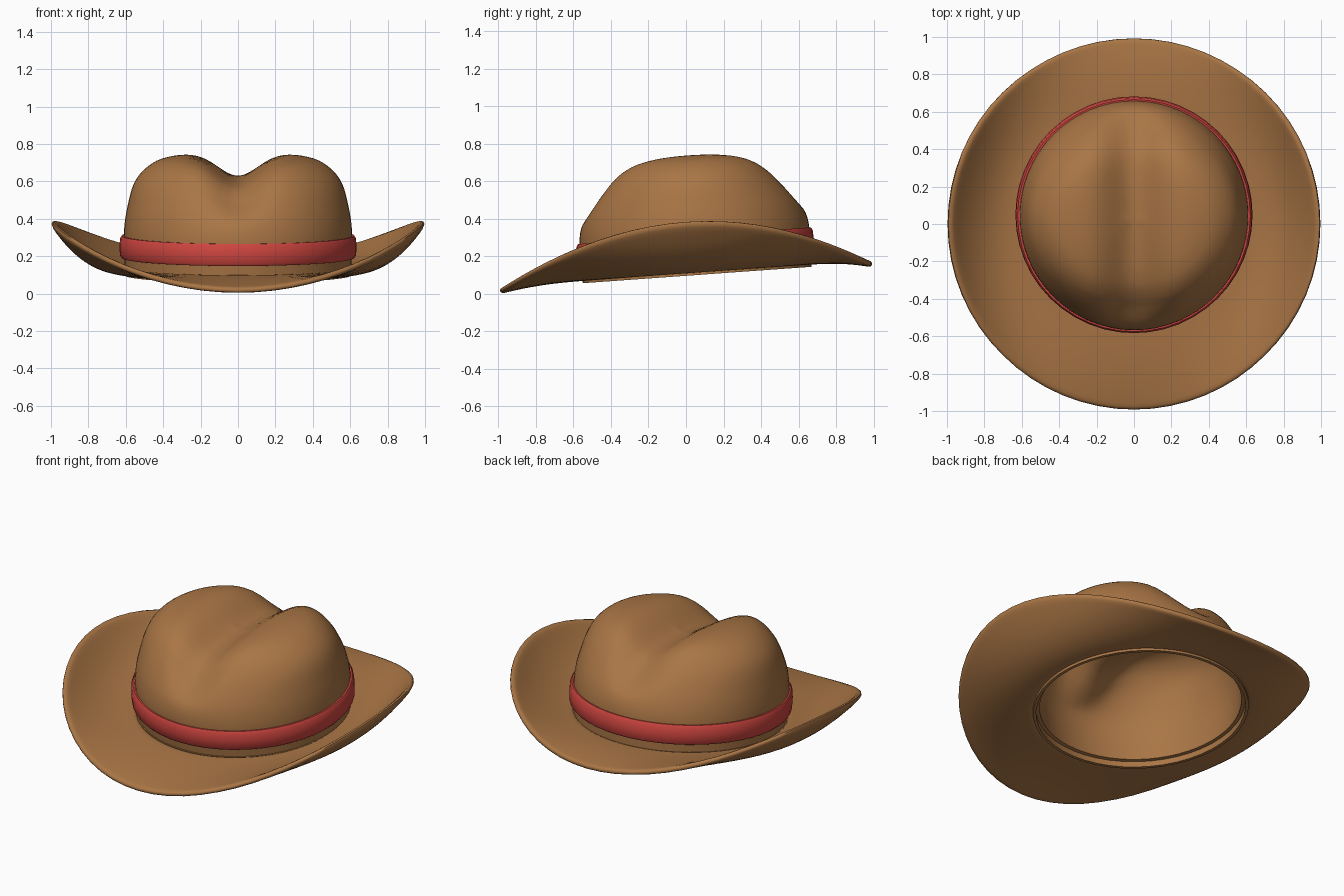
import bpy, bmesh, math
from mathutils import Vector, Matrix

if "Cube" in bpy.data.objects:
    bpy.data.objects.remove(bpy.data.objects["Cube"])

TILT = math.radians(4.1)
PIVOT = Vector((0, 0.06, 0.1))


def material(name, color):
    m = bpy.data.materials.new(name)
    m.diffuse_color = color
    m.use_nodes = True
    m.node_tree.nodes["Principled BSDF"].inputs["Base Color"].default_value = m.diffuse_color
    return m


felt = material("felt_brown", (0.40, 0.18, 0.06, 1))
red = material("ribbon_red", (0.62, 0.06, 0.05, 1))


def ring_surface(name, rows, segs, point, mat, closed=False, thickness=0, offset=0, subdiv=0):
    """Skin rings of points; point(row, angle) gives each position."""
    bm = bmesh.new()
    grid = [[bm.verts.new(point(row, 2 * math.pi * j / segs)) for j in range(segs)]
            for row in rows]
    n = len(grid)
    for i in range(n if closed else n - 1):
        a, b = grid[i], grid[(i + 1) % n]
        for j in range(segs):
            k = (j + 1) % segs
            bm.faces.new((a[j], a[k], b[k], b[j]))
    bmesh.ops.remove_doubles(bm, verts=bm.verts, dist=1e-5)
    if closed:
        bmesh.ops.recalc_face_normals(bm, faces=bm.faces)
    me = bpy.data.meshes.new(name)
    bm.to_mesh(me)
    bm.free()
    me.materials.append(mat)
    ob = bpy.data.objects.new(name, me)
    bpy.context.collection.objects.link(ob)
    bpy.ops.object.select_all(action='DESELECT')
    ob.select_set(True)
    bpy.context.view_layer.objects.active = ob
    if thickness:
        s = ob.modifiers.new("thickness", 'SOLIDIFY')
        s.thickness, s.offset = thickness, offset
        bpy.ops.object.modifier_apply(modifier=s.name)
    if subdiv:
        s = ob.modifiers.new("round_edges", 'SUBSURF')
        s.levels = s.render_levels = subdiv
        bpy.ops.object.modifier_apply(modifier=s.name)
    bpy.ops.object.shade_smooth_by_angle(angle=math.radians(60 if subdiv else 40))
    return ob


def smooth_rows(pts, steps):
    """Catmull-Rom resampling of a profile."""
    p = [Vector(q) for q in pts]
    p = [2 * p[0] - p[1]] + p + [2 * p[-1] - p[-2]]
    out = []
    for i in range(1, len(p) - 2):
        a, b, c, d = p[i - 1:i + 3]
        for s in range(steps):
            t = s / steps
            out.append(0.5 * (2 * b + (c - a) * t + (2 * a - 5 * b + 4 * c - d) * t * t
                              + (3 * b - a - 3 * c + d) * t ** 3))
    return out + [p[-2]]


def tilted(v):
    return PIVOT + Matrix.Rotation(TILT, 3, 'X') @ v


# Crown: side radius, front/back radius, height; pinched along the top
profile = [(.605, .605, .035), (.611, .615, .2), (.603, .599, .30), (.588, .567, .38),
           (.568, .52, .46), (.54, .475, .52), (.495, .43, .57), (.435, .37, .61),
           (.36, .30, .633), (.27, .22, .646), (.14, .11, .656), (0, 0, .66)]


def crown_point(row, a):
    rx, ry, h = row
    x, y = rx * math.cos(a), ry * math.sin(a)
    s = min(max((h - .25) / .35, 0), 1)
    crease = .132 * s * s * (3 - 2 * s) * math.exp(-(x / .155) ** 2)
    return tilted(Vector((x, y, h - crease)))


ring_surface("crown", smooth_rows(profile, 3), 64, crown_point, felt,
             thickness=.033, offset=-1)


# Brim: sides curl up, front and back dip slightly, rounded rim
def brim_point(t, a):
    r = .607 + (1.0 - .607) * t
    x, y = r * math.cos(a), r * math.sin(a) + .055 * (1 - t)
    curl = -.042 + .307 * math.cos(a) ** 2
    z = .128 + .0717 * (y - .06) + curl * t ** 2.3
    return Vector((x, y, z))


ring_surface("brim", [i / 12 for i in range(13)], 32, brim_point, felt,
             thickness=.032, subdiv=1)


# Ribbon and inner lip: closed (radius, height) cross-sections
def lathe_point(row, a):
    return tilted(Vector((row[0] * math.cos(a), row[0] * math.sin(a), row[1])))


ring_surface("hat_band", [(.60, .092), (.622, .092), (.631, .103), (.634, .15), (.631, .196),
                          (.622, .21), (.60, .21)], 48, lathe_point, red, closed=True)
ring_surface("inner_lip", [(.594, 0), (.612, 0), (.612, .04), (.594, .04)], 48,
             lathe_point, felt, closed=True)
